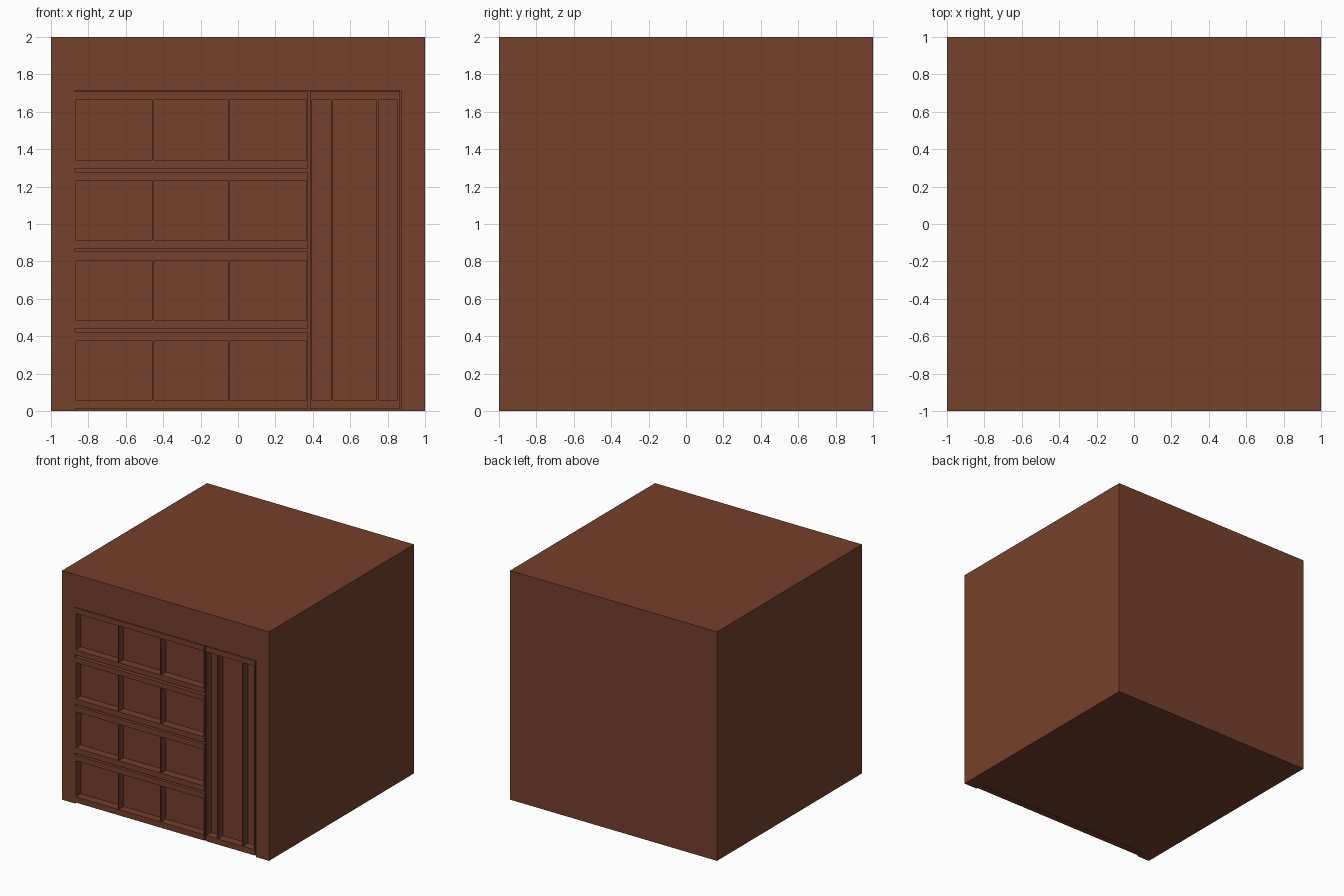
import bpy, bmesh
from mathutils import Vector

if "Cube" in bpy.data.objects:
    bpy.data.objects.remove(bpy.data.objects["Cube"])

brown = bpy.data.materials.new("red brown")
brown.diffuse_color = (0.178, 0.052, 0.025, 1)
brown.use_nodes = True
brown.node_tree.nodes["Principled BSDF"].inputs["Base Color"].default_value = brown.diffuse_color
DEPTH = 0.07                      # recess of door panels behind the wall face


def boxes(name, specs):
    """One object from boxes given as (x0, x1, y0, y1, z0, z1)."""
    bm = bmesh.new()
    for x0, x1, y0, y1, z0, z1 in specs:
        verts = bmesh.ops.create_cube(bm, size=1)["verts"]
        for v in verts:
            v.co = Vector((x1 if v.co.x > 0 else x0,
                           y1 if v.co.y > 0 else y0,
                           z1 if v.co.z > 0 else z0))
    mesh = bpy.data.meshes.new(name)
    bm.to_mesh(mesh)
    bm.free()
    mesh.materials.append(brown)
    ob = bpy.data.objects.new(name, mesh)
    bpy.context.collection.objects.link(ob)
    return ob


def carve(target, name, specs):
    """Subtract disjoint boxes from the target."""
    cutter = boxes(name, specs)
    cutter.hide_render = True
    cutter.hide_set(True)
    mod = target.modifiers.new(name, "BOOLEAN")
    mod.operation = "DIFFERENCE"
    mod.solver = "EXACT"
    mod.object = cutter


def hole(x0, x1, z0, z1):
    return (x0, x1, -1.1, -1 + DEPTH, z0, z1)


# Building block with the shared door opening
building = boxes("building", [(-1, 1, -1, 1, 0, 2)])
carve(building, "opening_cutter", [hole(-0.875, 0.872, -0.1, 1.715)])

# Sectional garage door: four sections, three recessed panels each
bounds = [(0.01, 0.423), (0.438, 0.852), (0.867, 1.278), (1.298, 1.709)]
panels = [(0.06, 0.375), (0.487, 0.803), (0.915, 1.232), (1.343, 1.663)]
columns = [(-0.865, -0.461), (-0.453, -0.051), (-0.043, 0.365)]
for i, (b, p) in enumerate(zip(bounds, panels)):
    section = boxes(f"garage_section_{i + 1}", [(-0.875, 0.372, -1, -1 + DEPTH, *b)])
    carve(section, f"garage_panel_cutter_{i + 1}", [hole(*c, *p) for c in columns])

# Side door with three tall recessed panels
side_door = boxes("side_door", [(0.384, 0.865, -1, -1 + DEPTH, 0.01, 1.709)])
tall = [(0.396, 0.499), (0.508, 0.741), (0.75, 0.853)]
carve(side_door, "side_panel_cutter", [hole(*c, 0.06, 1.663) for c in tall])
